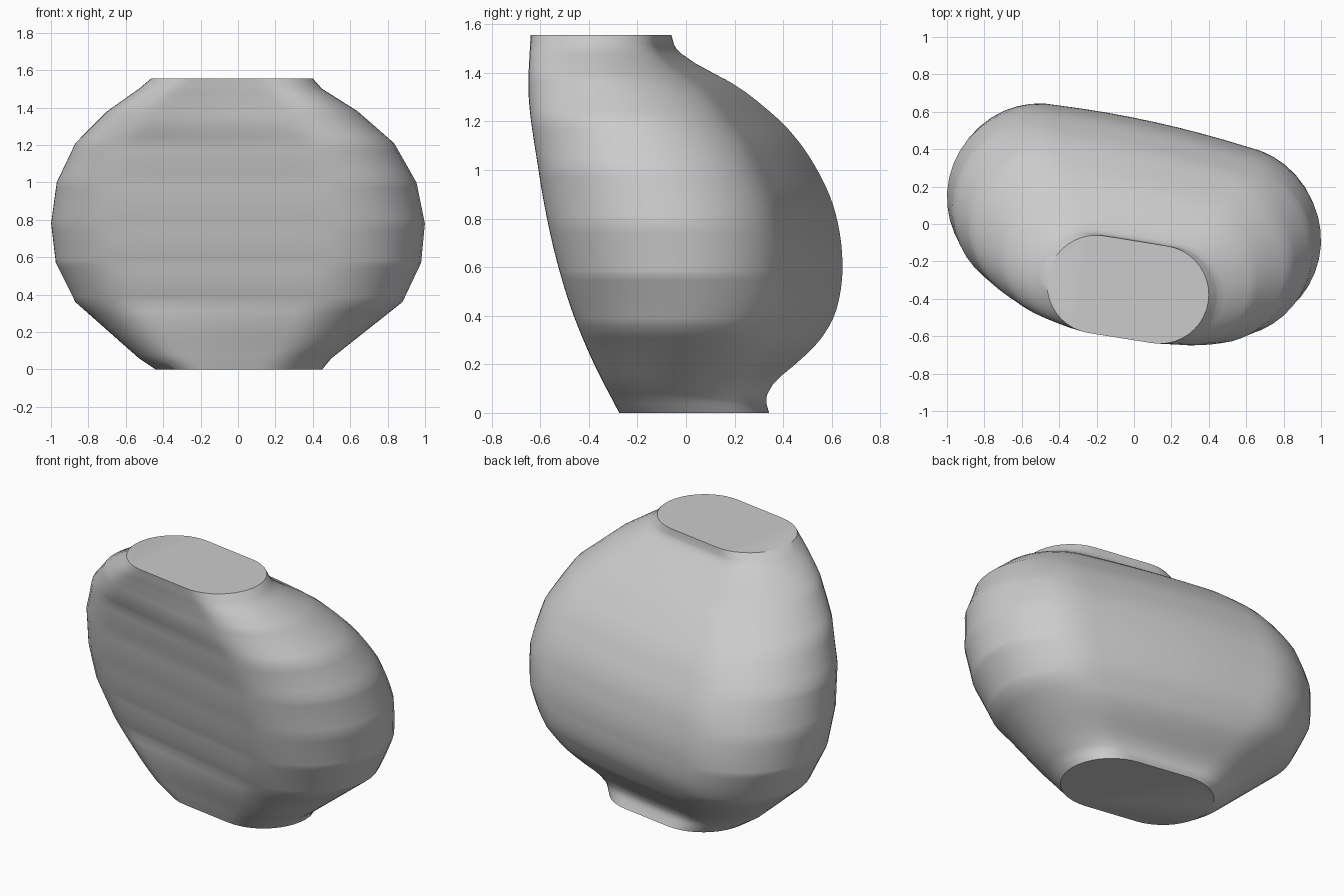
import bpy
import bmesh
import math
from mathutils import Vector

cube = bpy.data.objects.get("Cube")
if cube:
    bpy.data.objects.remove(cube, do_unlink=True)

# Outline profiles as (height, position)
RIGHT_SIDE = [(0, -.44), (.06, -.53), (.36, -.87), (.57, -.975), (.78, -1), (1, -.97),
              (1.21, -.87), (1.38, -.7), (1.5, -.53), (1.555, -.465)]
LEFT_SIDE = [(0, .45), (.06, .5), (.36, .88), (.57, .98), (.78, 1), (1, .955),
             (1.21, .835), (1.38, .64), (1.5, .45), (1.555, .4)]
FRONT = [(0, -.275), (.2, -.378), (.4, -.463), (.6, -.526), (.8, -.573), (1, -.608),
         (1.3, -.648), (1.555, -.64)]
BACK = [(0, .342), (.05, .33), (.1, .345), (.15, .39), (.2, .45), (.28, .535), (.36, .592),
        (.45, .627), (.59, .645), (.75, .632), (.9, .59), (1.06, .505), (1.175, .415),
        (1.27, .31), (1.345, .21), (1.4, .11), (1.45, .02), (1.5, -.04), (1.555, -.06)]
SLANT = [(0, .16), (.36, .22), (1.21, .22), (1.555, .16)]

TOP = 1.555
ROWS = 40
ARC_STEPS = 20
FLANK_STEPS = 8
BACK_BULGE = .025


def sample(profile, z):
    """Linear lookup of a profile at height z."""
    for (z0, v0), (z1, v1) in zip(profile, profile[1:]):
        if z <= z1:
            return v0 + (v1 - v0) * (z - z0) / (z1 - z0)
    return profile[-1][1]


def sample_smooth(profile, z):
    """Cubic lookup of a profile at height z."""
    last = len(profile) - 1
    i = next((k for k in range(last) if z <= profile[k + 1][0]), last - 1)

    def slope(k):
        (za, va), (zb, vb) = profile[max(k - 1, 0)], profile[min(k + 1, last)]
        return (vb - va) / (zb - za)

    (z0, v0), (z1, v1) = profile[i], profile[i + 1]
    step = z1 - z0
    t = (z - z0) / step
    ease = t * t * (3 - 2 * t)
    return (v0 + (v1 - v0) * ease
            + step * t * (1 - t) * ((1 - t) * slope(i) - t * slope(i + 1)))


def section(z):
    """Slanted stadium outline that fills the profile extents at height z."""
    x0, x1 = sample(RIGHT_SIDE, z), sample(LEFT_SIDE, z)
    y0, y1 = sample_smooth(FRONT, z), sample_smooth(BACK, z)
    slant = sample(SLANT, z)
    span = ((x1 - x0) - (y1 - y0)) / (1 - slant)
    radius = ((x1 - x0) - span) / 2
    middle = Vector(((x0 + x1) / 2, (y0 + y1) / 2, z))
    half = Vector((span / 2, -slant * span / 2, 0))
    turn = math.atan2(half.y, half.x)
    bulge = BACK_BULGE * math.sin(math.pi * z / TOP)

    points = []
    for side in (1, -1):
        start = turn - side * math.pi / 2
        centre = middle + side * half
        for i in range(ARC_STEPS + 1):
            a = start + math.pi * i / ARC_STEPS
            points.append(centre + radius * Vector((math.cos(a), math.sin(a), 0)))
        # Flank towards the other rounded end, slightly convex at the back
        corner = points[-1]
        for i in range(1, FLANK_STEPS):
            t = i / FLANK_STEPS
            swell = 4 * t * (1 - t) * bulge if side == 1 else 0
            points.append(corner - 2 * side * half * t + Vector((0, swell, 0)))
    return points


# Vase body: loft the stadium sections and close both ends
knots = [z for z, _ in RIGHT_SIDE]
even = [TOP * i / ROWS for i in range(1, ROWS)]
heights = sorted(knots + [z for z in even if min(abs(z - k) for k in knots) > .012])
bm = bmesh.new()
rings = [[bm.verts.new(p) for p in section(z)] for z in heights]
count = len(rings[0])
for low, high in zip(rings, rings[1:]):
    for i in range(count):
        j = (i + 1) % count
        bm.faces.new((low[i], low[j], high[j], high[i]))
bm.faces.new(rings[0][::-1])
bm.faces.new(rings[-1])
bmesh.ops.recalc_face_normals(bm, faces=bm.faces)

mesh = bpy.data.meshes.new("vase_body")
bm.to_mesh(mesh)
bm.free()
vase = bpy.data.objects.new("vase_body", mesh)
bpy.context.collection.objects.link(vase)

# Plain grey finish
grey = bpy.data.materials.new("light_grey")
grey.use_nodes = True
colour = (.6, .6, .6, 1)
grey.diffuse_color = colour
grey.node_tree.nodes["Principled BSDF"].inputs["Base Color"].default_value = colour
mesh.materials.append(grey)

# Smooth walls with crisp rims
bpy.ops.object.select_all(action='DESELECT')
vase.select_set(True)
bpy.context.view_layer.objects.active = vase
bpy.ops.object.shade_smooth_by_angle(angle=math.radians(40))
